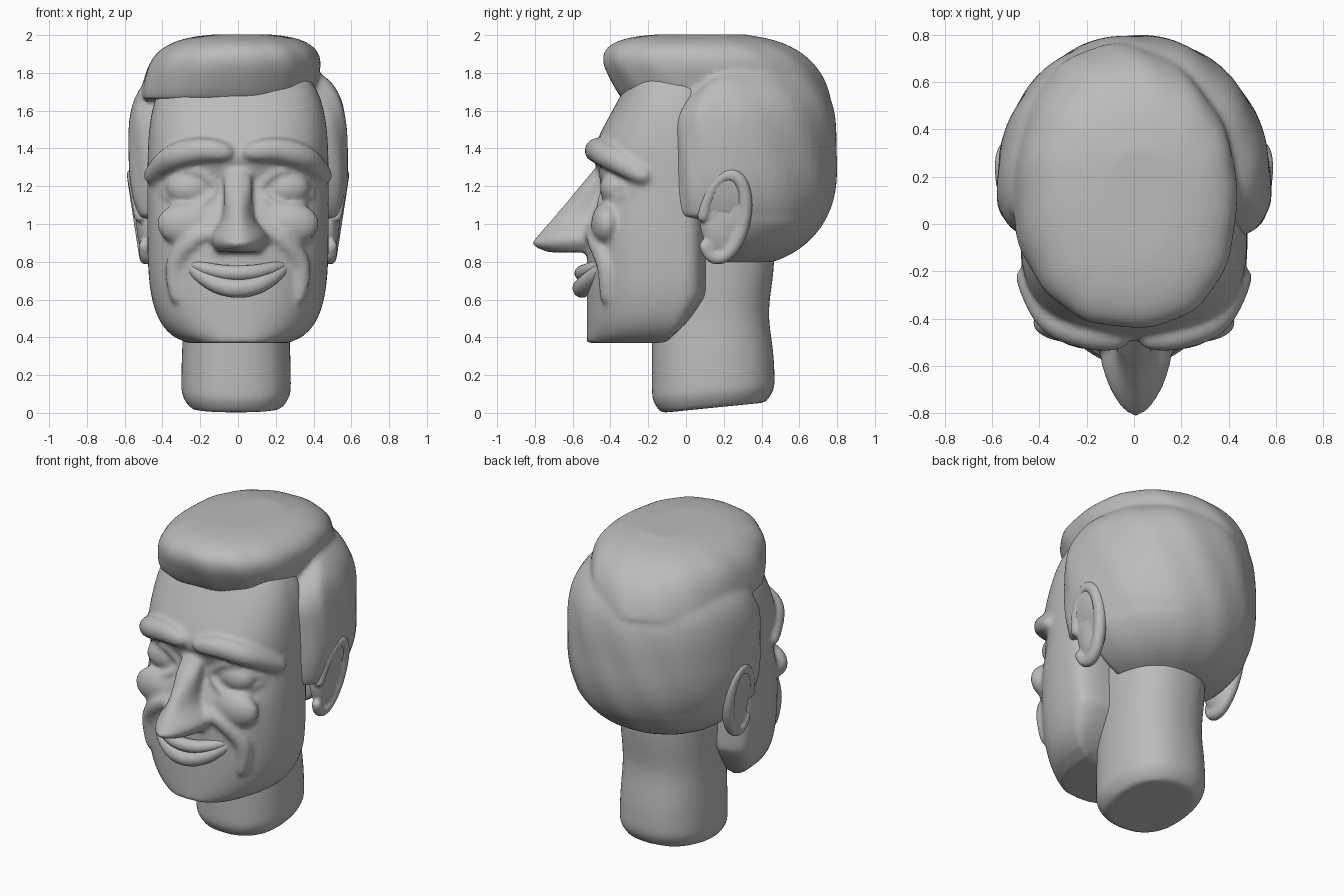
import bpy
import bmesh
from math import sin, cos, pi, exp, sqrt
from mathutils import Vector, Matrix

cube = bpy.data.objects.get("Cube")
if cube:
    bpy.data.objects.remove(cube, do_unlink=True)

grey = bpy.data.materials.new("plain_grey")
grey.use_nodes = True
grey.diffuse_color = (0.5, 0.5, 0.5, 1)
shader = grey.node_tree.nodes["Principled BSDF"]
shader.inputs["Base Color"].default_value = grey.diffuse_color


def dome(height, middle, radius, power):
    """Rounded falloff: one at the middle, zero at the radius."""
    u = min(abs(height - middle) / radius, 0.99)
    return (1 - u ** power) ** (1 / power)


def bump(height, middle, spread):
    return exp(-((height - middle) / spread) ** 2)


def loft(bm, bottom, top, section, mid, front_power, back_power, ripple=0, tilt=0):
    """Stack rings whose centre, half width, front and back follow a rule."""
    sides, levels = 64, 40
    rings = []
    for level in range(levels + 1):
        t = level / levels
        z = bottom + (top - bottom) * t
        centre, width, front, back = section(z)
        middle = max(mid, front + 0.05)
        ring = []
        for k in range(sides):
            angle = 2 * pi * k / sides
            c, s = cos(angle), sin(angle)
            power = 2 / (front_power if s < 0 else back_power)
            wave = 1 + ripple * sin(13 * angle + 11 * z)
            x = width * wave * abs(c) ** power * (1 if c > 0 else -1)
            depth = (back if s > 0 else front) - middle
            y = middle + depth * wave * abs(s) ** power
            lift = tilt * (y - front) * (1 - t)
            ring.append(bm.verts.new((centre + x, y, z + lift)))
        rings.append(ring)
    for low, high in zip(rings, rings[1:]):
        for k in range(sides):
            after = (k + 1) % sides
            bm.faces.new((low[k], low[after], high[after], high[k]))
    bm.faces.new(rings[0][::-1])
    bm.faces.new(rings[-1])


def blob(bm, centre, radii):
    matrix = Matrix.Translation(centre) @ Matrix.Diagonal((*radii, 1))
    bmesh.ops.create_icosphere(bm, subdivisions=3, radius=1, matrix=matrix)


def roll(bm, points, thickness, taper=0.5, steps=10):
    """Rounded fold along a smooth path, thinner towards its ends."""
    points = [Vector(p) for p in points]
    last = len(points) - 1
    for n in range(last * steps + 1):
        i, t = min(n // steps, last - 1), n / steps
        t -= i
        before, start = points[max(i - 1, 0)], points[i]
        end, beyond = points[i + 1], points[min(i + 2, last)]
        leave, arrive = (end - before) / 2, (beyond - start) / 2
        ease = t * t * (3 - 2 * t)
        place = (start.lerp(end, ease) + leave * t * (1 - t) ** 2
                 - arrive * t * t * (1 - t))
        along = sin(pi * n / (last * steps))
        size = thickness * (1 - taper + taper * sqrt(abs(along)))
        blob(bm, place, (size, size, size))


def finish(name, bm, voxel, smoothing):
    mesh = bpy.data.meshes.new(name)
    bm.to_mesh(mesh)
    bm.free()
    mesh.materials.append(grey)
    part = bpy.data.objects.new(name, mesh)
    bpy.context.collection.objects.link(part)
    fuse = part.modifiers.new("fuse", "REMESH")
    fuse.mode = "VOXEL"
    fuse.voxel_size = voxel
    fuse.use_smooth_shade = True
    soften = part.modifiers.new("soften", "SMOOTH")
    soften.iterations = smoothing


def neck_section(z):
    inset = 0.05 * max(0, 1 - z / 0.1) ** 2
    waist = 0.03 * bump(z, 0.5, 0.2)
    return -0.01, 0.29 - inset - waist / 3, inset - 0.18, 0.47 - inset - waist


def face_section(z):
    width = 0.48 * dome(z, 1.1, 0.75, 4)
    forehead = 0.55 * (z - 1.4) - 0.5
    socket = 0.08 * bump(z, 1.2, 0.15)
    jaw = 0.6 * sqrt(z - 0.36) - 0.2
    return 0, width, max(-0.525, forehead) + socket, min(jaw, 0.11)


def nose_section(z):
    nostrils = 0.08 * bump(z, 0.92, 0.08)
    bridge = 0.85 * (z - 1.25) - 0.52
    underside = 0.1 * bump(z, 0.84, 0.03)
    return 0.1 * nostrils, 0.075 + nostrils, max(bridge, -0.82) + underside, -0.3


def side_hair_section(z):
    swell = dome(z, 1.34, 0.52, 3.5) if z > 1.34 else dome(z, 1.34, 0.58, 2.5)
    front = 3 * max(0, z - 1.5) ** 2 - 0.1 if z > 1.03 else 0.15
    return 0, 0.58 * swell, front, 0.15 + 0.65 * swell


def top_hair_section(z):
    swell = dome(z, 1.76, 0.245, 3)
    crown = dome(z, 1.45, 0.555, 2.8)
    lean = 0.5 * (z - 1.8)
    return lean / 2 - 0.03, 0.46 * swell, 0.12 - 0.54 * swell - lean, 0.14 + 0.64 * crown


def on_face(x, z, out=0):
    """Point on the front surface of the face."""
    _, width, front, _ = face_section(z)
    return x, -0.08 + (front + 0.08) * dome(x, 0, width, 2.4) - out, z


# Neck
bm = bmesh.new()
loft(bm, 0, 0.9, neck_section, 0.14, 2.4, 2.3, tilt=0.1)
finish("neck", bm, 0.017, 4)

# Face with nose, brows, eyes, lids, cheeks and smile folds
bm = bmesh.new()
loft(bm, 0.37, 1.8, face_section, -0.08, 2.4, 4)
loft(bm, 0.85, 1.4, nose_section, -0.52, 1.7, 3)
for side in (-1, 1):
    def fold(thickness, out, *spots):
        roll(bm, [on_face(side * x, z, out) for x, z in spots], thickness)

    fold(0.07, -0.005, (0.06, 1.38), (0.2, 1.39), (0.35, 1.35), (0.46, 1.25))
    fold(0.022, 0, (0.11, 1.19), (0.2, 1.27), (0.3, 1.27), (0.4, 1.18))
    fold(0.022, 0, (0.12, 1.17), (0.2, 1.1), (0.3, 1.1), (0.4, 1.16))
    fold(0.055, -0.015, (0.12, 0.97), (0.24, 0.91), (0.33, 0.78), (0.32, 0.6))
    blob(bm, on_face(side * 0.25, 1.19, -0.04), (0.13, 0.085, 0.095))
    blob(bm, on_face(side * 0.26, 1, -0.05), (0.17, 0.085, 0.12))
finish("face", bm, 0.015, 6)

# Lips curved into a smile
for name, middle, rise, thickness in (("upper_lip", 0.74, 0.8, 0.042),
                                      ("lower_lip", 0.66, 1.8, 0.052)):
    bm = bmesh.new()
    spread = [n / 16 for n in range(-4, 5)]
    roll(bm, [on_face(x, middle + rise * x * x, 0.025 - x * x) for x in spread],
         thickness, steps=4)
    finish(name, bm, 0.012, 2)

# Hair: back and sides fused with the swept top and its overhanging front
bm = bmesh.new()
loft(bm, 0.77, 1.855, side_hair_section, 0.17, 3.2, 2.05, ripple=0.006)
loft(bm, 1.66, 2.004, top_hair_section, 0.13, 2.4, 2.1, ripple=0.007)
finish("hair", bm, 0.016, 6)


def ear_point(side, angle, size):
    """Point on the leaning oval outline of an ear."""
    rise = 0.22 * size * sin(angle)
    return side * (0.52 + 0.15 * rise), 0.2 + 0.11 * size * cos(angle) + 0.15 * rise, 1.04 + rise


# Ears: a bowl, an outer rim and an inner fold
for name, side in (("left_ear", 1), ("right_ear", -1)):
    bm = bmesh.new()
    blob(bm, (side * 0.48, 0.19, 1.04), (0.06, 0.12, 0.21))
    for size, thickness in ((1, 0.038), (0.5, 0.022)):
        arc = [ear_point(side, pi * n / 8, size) for n in range(-6, 9)]
        roll(bm, arc, thickness, taper=0.2, steps=4)
    finish(name, bm, 0.011, 3)
